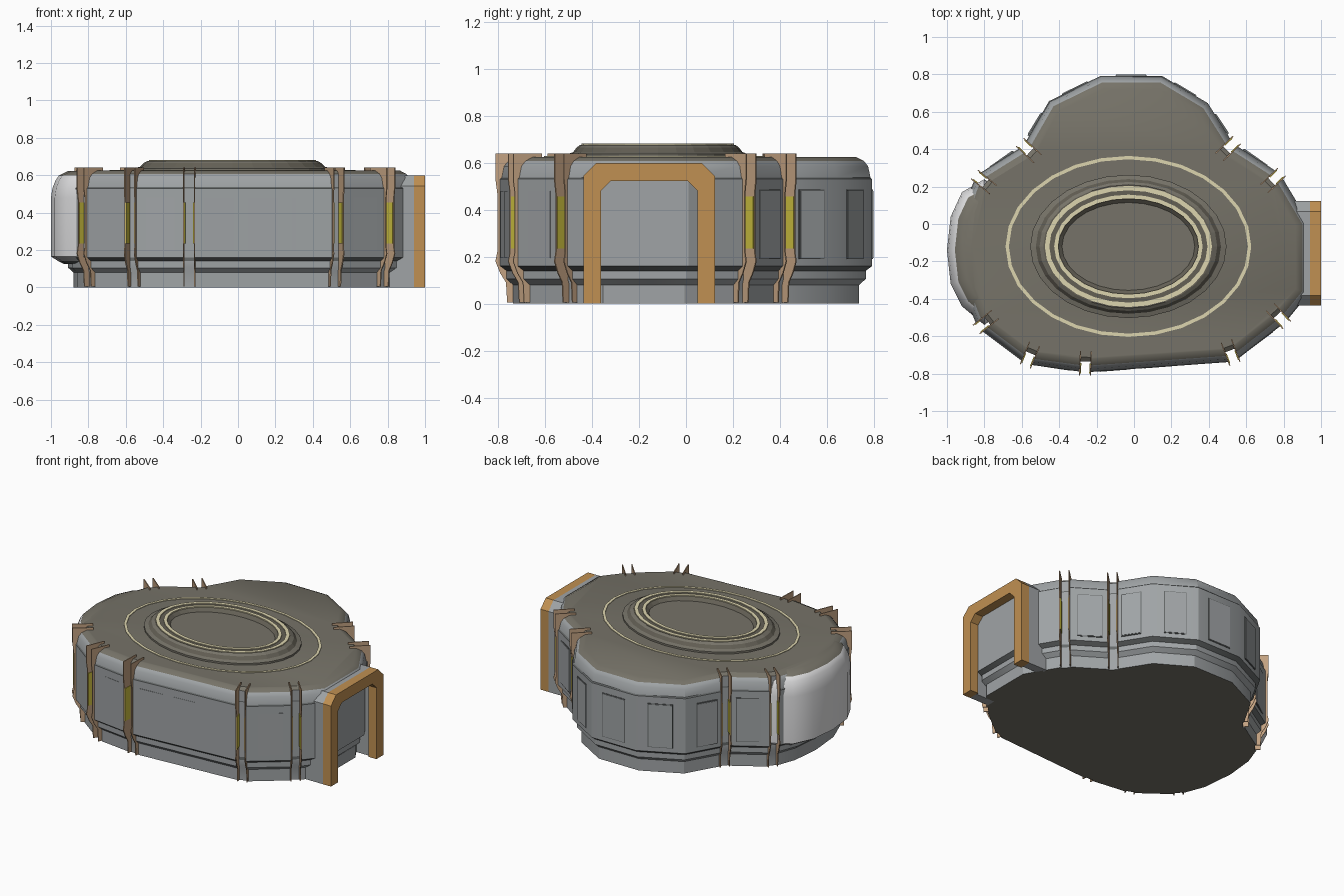
import bpy, bmesh, math
from mathutils import Vector

cube = bpy.data.objects.get("Cube")
if cube:
    bpy.data.objects.remove(cube)


def material(name, rgb):
    m = bpy.data.materials.new(name)
    m.use_nodes = True
    m.diffuse_color = (*rgb, 1)
    m.node_tree.nodes["Principled BSDF"].inputs["Base Color"].default_value = (*rgb, 1)
    return m


GREY = material("wall grey", (.35, .37, .38))
DARK = material("seam grey", (.13, .14, .14))
OLIVE = material("roof olive", (.182, .171, .139))
UMBER = material("platform umber", (.125, .115, .09))
CREAM = material("ring cream", (.72, .66, .43))
WHITE = material("shell white", (.76, .76, .77))
ORANGE = material("door orange", (.53, .28, .085))
TAN = material("bracket tan", (.54, .36, .22))
YELLOW = material("lamp yellow", (.6, .52, .05))


def finish(name, bm, mats, smooth=None):
    bmesh.ops.recalc_face_normals(bm, faces=bm.faces)
    mesh = bpy.data.meshes.new(name)
    bm.to_mesh(mesh)
    bm.free()
    for m in mats:
        mesh.materials.append(m)
    ob = bpy.data.objects.new(name, mesh)
    bpy.context.collection.objects.link(ob)
    if smooth:
        bpy.ops.object.select_all(action='DESELECT')
        ob.select_set(True)
        bpy.context.view_layer.objects.active = ob
        bpy.ops.object.shade_smooth_by_angle(angle=math.radians(smooth))


def loft(bm, rings, bands=None, caps=(0, 0), closed=False):
    """Skin a stack of equal rings; bands gives the material of each step."""
    rows = [[bm.verts.new(p) for p in ring] for ring in rings]
    n = len(rows[0])
    steps = len(rows) if closed else len(rows) - 1
    for i in range(steps):
        a, b = rows[i], rows[(i + 1) % len(rows)]
        for k in range(n):
            f = bm.faces.new((a[k], a[(k + 1) % n], b[(k + 1) % n], b[k]))
            f.material_index = bands[i] if bands else 0
    if not closed:
        for row, mi in ((rows[0], caps[0]), (rows[-1], caps[1])):
            bm.faces.new(row).material_index = mi


def miter(pts, i):
    """Outward corner vector of a counter-clockwise outline."""
    p, q, r = (Vector(pts[(i + k) % len(pts)]) for k in (-1, 0, 1))
    d, e = (q - p).normalized(), (r - q).normalized()
    a, b = Vector((d.y, -d.x)), Vector((e.y, -e.x))
    return (a + b) / (1 + a.dot(b))


def offset(pts, u, z):
    return [(*(Vector(p) + miter(pts, i) * u), z) for i, p in enumerate(pts)]


def slab(bm, origin, out, side, box, mi=0):
    """Box in a wall frame: box = (side, outward, up) low and high limits."""
    (s0, s1), (u0, u1), (z0, z1) = box
    frame = [[(*(Vector(origin) + side * s + out * u), z)
              for s, u in ((s0, u0), (s1, u0), (s1, u1), (s0, u1))] for z in (z0, z1)]
    loft(bm, frame, [mi], (mi, mi))


# Roof outline, counter-clockwise from the front; True marks a bracket joint
plan = [(-.26, -.755, True), (.52, -.695, True), (.78, -.5, True), (.9, -.36, False),
        (.9, 0, False), (.75, .24, True), (.51, .41, True), (.37, .62, False),
        (.14, .757, False), (-.17, .757, False), (-.43, .63, False), (-.57, .4, True),
        (-.81, .23, True), (-.88, .07, False), (-.9, -.13, False), (-.88, -.35, False),
        (-.8, -.53, True), (-.56, -.71, True)]
outline = [p[:2] for p in plan]
GAP = .03


def joint_frame(i):
    out = miter(outline, i).normalized()
    return Vector(outline[i]), out, Vector((-out.y, out.x))


def notched(u, z):
    """Outline offset by u, cut back to a narrow gap at every joint."""
    ring = []
    for i, p in enumerate(plan):
        base, out, side = joint_frame(i)
        if p[2]:
            low = min(u, -.012) - .008
            for s, w in ((-GAP, u), (-GAP, low), (GAP, low), (GAP, u)):
                ring.append((*(base + side * s + out * w), z))
        else:
            ring.append((*(base + miter(outline, i) * u), z))
    return ring


# Main hull: plinth, overhang, wall, shoulder and roof
bm = bmesh.new()
profile = [(-.02, 0), (-.02, .08), (.008, .105), (.008, .14), (.035, .16), (.035, .53),
           (.028, .537), (.018, .585), (0, .607), (-.035, .625)]
loft(bm, [notched(u, z) for u, z in profile], [0, 0, 0, 1, 0, 1, 0, 0, 2], (2, 2))
finish("hull", bm, [GREY, DARK, OLIVE], 28)

# Raised panels with a thin dark rim along each wall
bm = bmesh.new()
for i, p in enumerate(outline):
    a, b = Vector(p), Vector(outline[(i + 1) % len(outline)])
    side = (b - a).normalized()
    out = Vector((side.y, -side.x))
    mid, length = (a + b) / 2, (b - a).length
    if abs(mid.x) > .82:
        continue
    count = 3 if length > .5 else 1
    pitch = (length - .08) / count
    for k in range(count):
        s = (k - (count - 1) / 2) * pitch
        w = min(pitch * .37, .09)
        slab(bm, mid, out, side, ((s - w, s + w), (.03, .038), (.19, .485)), 1)
        slab(bm, mid, out, side, ((s - w + .005, s + w - .005), (.03, .041), (.195, .48)))
finish("wall_panels", bm, [GREY, DARK])

# Joint brackets: paired thin plates lining each gap, lamps on the inner faces
bm = bmesh.new()
fin = [(-.075, .64), (.055, .64), (.055, .53), (.047, .47), (.047, .22),
       (.055, .18), (.035, .13), (.01, .09), (.005, .005), (-.06, .005)]
for i, p in enumerate(plan):
    if not p[2]:
        continue
    base, out, side = joint_frame(i)
    for d in (-1, 1):
        loft(bm, [[(*(base + side * d * s + out * u), z) for u, z in fin]
                  for s in (GAP - .004, GAP + .002)])
        lamp = sorted((d * (GAP - .008), d * (GAP - .003)))
        slab(bm, base, out, side, (lamp, (-.01, .044), (.235, .455)), 1)
finish("joint_brackets", bm, [TAN, YELLOW])

# Rounded white shell on the right side, its top running into the roof
shell = [(-.8, .24), (-.92, .17), (-.98, .04), (-1, -.14), (-.98, -.32),
         (-.92, -.44), (-.8, -.54), (-.62, -.4), (-.62, .1)]
bm = bmesh.new()
profile = [(-.07, .125), (-.04, .14), (0, .165), (0, .48), (-.008, .53),
           (-.024, .572), (-.042, .598), (-.09, .622)]
loft(bm, [offset(shell, u, z) for u, z in profile], [1, 0, 0, 0, 0, 0, 2], (1, 2))
finish("side_shell", bm, [WHITE, DARK, OLIVE], 40)


# Door arch: open underneath, bevelled upper corners
def arch(name, x0, x1, mat, wall):
    yc, half, top = -.157, .28, .598

    def leg(h, t, c):
        return [(h, 0), (h, t - c), (h - c, t)]
    outer, inner = leg(half, top, .055), leg(half - wall, top - wall, .042)
    path = outer + [(-y, z) for y, z in outer[::-1]]
    path += [(-y, z) for y, z in inner] + inner[::-1]
    b = bmesh.new()
    loft(b, [[(x, yc + y, z) for y, z in path] for x in (x0, x1)])
    finish(name, b, [mat])


arch("door_tunnel", .8, .942, GREY, .06)
arch("door_frame", .94, 1, ORANGE, .075)


# Elliptical roof platform with a sunken centre
def ellipse(rx, ry, z, n=28):
    return [(-.03 + rx * math.cos(math.tau * k / n),
             -.12 + ry * math.sin(math.tau * k / n), z) for k in range(n)]


bm = bmesh.new()
steps = [(.525, .383, .615), (.525, .383, .637), (.495, .36, .645), (.475, .345, .665),
         (.455, .33, .676), (.385, .265, .676), (.355, .235, .652)]
loft(bm, [ellipse(*s) for s in steps], [0, 0, 1, 0, 1, 1], (0, 0))
finish("roof_platform", bm, [OLIVE, UMBER])

# Cream rings on the platform and around it
bm = bmesh.new()
for rx, ry, z, w in ((.657, .484, .622, .018), (.447, .324, .674, .024), (.397, .277, .674, .022)):
    loft(bm, [ellipse(rx, ry, z), ellipse(rx, ry, z + .007),
              ellipse(rx - w, ry - w, z + .007), ellipse(rx - w, ry - w, z)], closed=True)
finish("roof_rings", bm, [CREAM])
